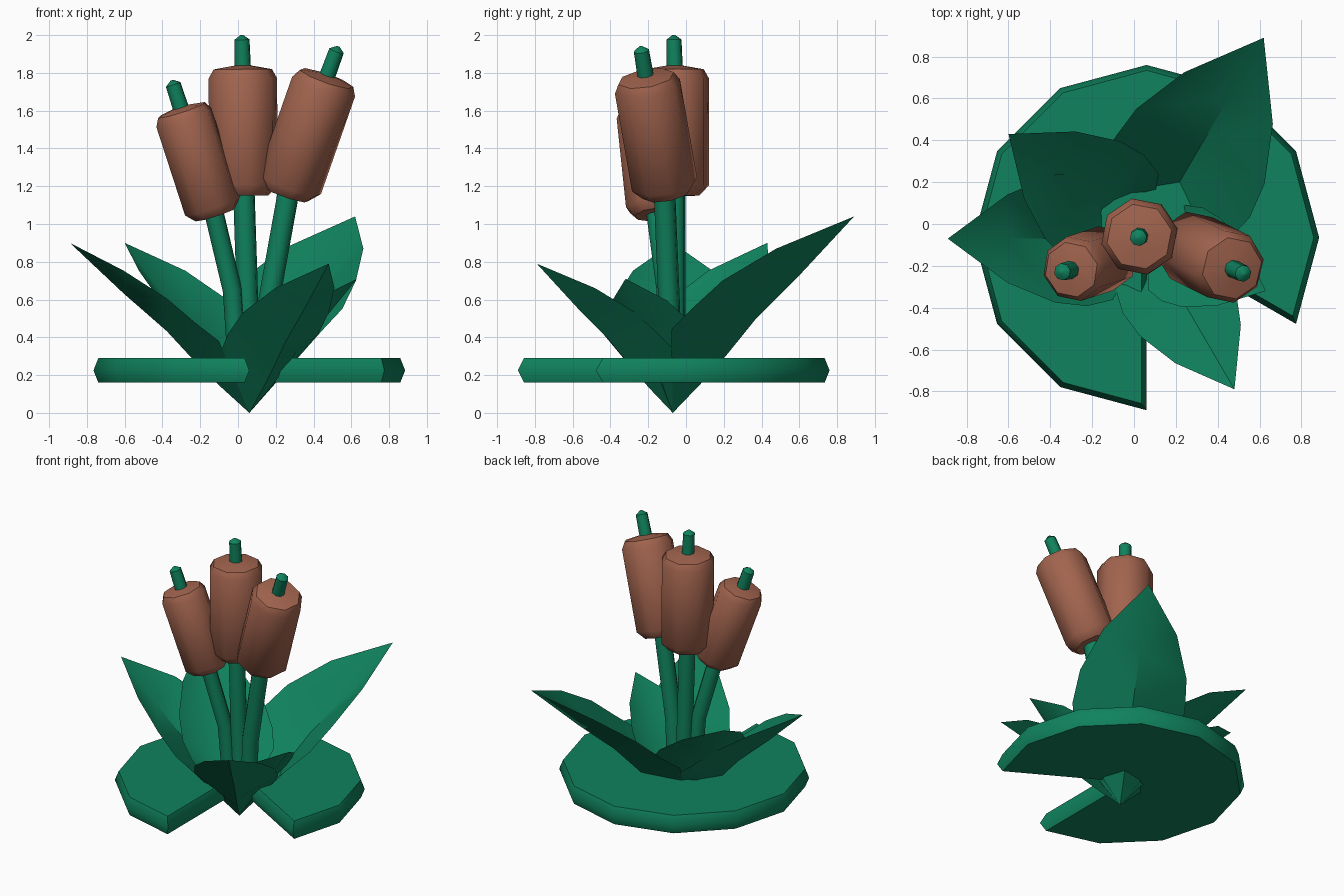
import bpy, bmesh, math
from mathutils import Vector

if "Cube" in bpy.data.objects:
    bpy.data.objects.remove(bpy.data.objects["Cube"], do_unlink=True)


def make_material(name, colour):
    mat = bpy.data.materials.new(name)
    mat.use_nodes = True
    mat.diffuse_color = colour
    mat.node_tree.nodes["Principled BSDF"].inputs["Base Color"].default_value = colour
    return mat


GREEN = make_material("leaf green", (0.005, 0.225, 0.11, 1))
BROWN = make_material("cattail brown", (0.36, 0.127, 0.077, 1))
ROOT = Vector((0.06, -0.07, 0))


def finish(name, bm, mat):
    bmesh.ops.recalc_face_normals(bm, faces=bm.faces)
    mesh = bpy.data.meshes.new(name)
    bm.to_mesh(mesh)
    bm.free()
    mesh.materials.append(mat)
    obj = bpy.data.objects.new(name, mesh)
    bpy.context.collection.objects.link(obj)
    bpy.ops.object.select_all(action='DESELECT')
    obj.select_set(True)
    bpy.context.view_layer.objects.active = obj
    bpy.ops.object.shade_smooth_by_angle(angle=math.radians(46))


def skin(bm, rings):
    """Join equal rings of points into a closed, capped solid."""
    rings = [[bm.verts.new(p) for p in ring] for ring in rings]
    for low, high in zip(rings, rings[1:]):
        for k in range(len(low)):
            n = (k + 1) % len(low)
            bm.faces.new((low[k], low[n], high[n], high[k]))
    bm.faces.new(rings[0])
    bm.faces.new(rings[-1])


def tube(name, path, radii, mat, sides=8, turn=0.2):
    """Capped tube of rings that follow a path."""
    path = [Vector(p) for p in path]
    rings = []
    for i, (p, r) in enumerate(zip(path, radii)):
        axis = (path[min(i + 1, len(path) - 1)] - path[max(i - 1, 0)]).normalized()
        side = axis.cross(Vector((0, 1, 0))).normalized()
        other = axis.cross(side)
        angles = [turn + math.tau * k / sides for k in range(sides)]
        rings.append([p + r * (math.cos(a) * side + math.sin(a) * other) for a in angles])
    bm = bmesh.new()
    skin(bm, rings)
    finish(name, bm, mat)


def shrink(points, distance):
    """Move every edge of a counter-clockwise outline inward."""
    result = []
    for i, p in enumerate(points):
        a = (p - points[i - 1]).normalized()
        b = (points[(i + 1) % len(points)] - p).normalized()
        inward = Vector((-a.y - b.y, a.x + b.x, 0))
        result.append(p + inward * distance / (1 + a.dot(b)))
    return result


# Lily pad: twelve-sided disc with one wedge missing and a bevelled rim
def lily_pad():
    centre = Vector((0.06, -0.065, 0.225))
    outline = [centre]
    for k in range(11):
        a = math.radians(30 * k - 30)
        outline.append(centre + 0.825 * Vector((math.cos(a), math.sin(a), 0)))
    inner = shrink(outline, 0.025)
    rise = Vector((0, 0, 0.065))
    bm = bmesh.new()
    skin(bm, [[p - rise for p in inner], outline, [p + rise for p in inner]])
    finish("lily_pad", bm, GREEN)


# Leaves: folded blades, rows of (reach, half width, crease height, edge height)
ROWS = [(0.17, 0.34, 0.17, 0.44), (0.30, 0.375, 0.31, 0.55),
        (0.46, 0.355, 0.50, 0.70), (0.70, 0.245, 0.73, 0.87)]


def leaf(name, tip, width):
    bm = bmesh.new()
    tip = Vector(tip)
    out = Vector((tip.x - ROOT.x, tip.y - ROOT.y, 0))
    across = Vector((out.y, -out.x, 0)).normalized() * width
    lift = Vector((0, 0, tip.z / 1.04))
    base, end = bm.verts.new(ROOT), bm.verts.new(tip)
    rows = []
    for reach, half, crease, edge in ROWS:
        mid = ROOT + out * reach
        rows.append([bm.verts.new(mid + across * half * s + lift * (edge if s else crease))
                     for s in (-1, 0, 1)])
    for s in (0, 1):
        bm.faces.new((base, rows[0][s + 1], rows[0][s]))
        for low, high in zip(rows, rows[1:]):
            bm.faces.new((low[s], low[s + 1], high[s + 1], high[s]))
        bm.faces.new((rows[-1][s], rows[-1][s + 1], end))
    finish(name, bm, GREEN)


# Cattails: bent stem, chamfered brown head with a slight dome, and a short spike
def cattail(name, start, bend, low, high, tip, radius, thick):
    low, high, tip = Vector(low), Vector(high), Vector(tip)
    tube(name + "_stem", [start, bend, low.lerp(high, 0.1)], [thick] * 3, GREEN)
    cuts = (0, 0.08, 0.9, 0.97, 1)
    tube(name + "_head", [low.lerp(high, t) for t in cuts],
         [radius * s for s in (0.72, 1, 1, 0.85, 0.2)], BROWN)
    tube(name + "_spike", [high.lerp(tip, t) for t in (-0.2, 0.85, 1)],
         [0.044, 0.041, 0.008], GREEN)


lily_pad()
leaf("back_left_leaf", (0.62, 0.89, 1.04), 1)
leaf("right_leaf", (-0.89, -0.07, 0.90), 0.86)
leaf("back_right_leaf", (-0.60, 0.43, 0.90), 0.83)
leaf("front_leaf", (0.48, -0.79, 0.79), 0.74)
leaf("left_leaf", (0.63, -0.32, 0.71), 0.65)

cattail("middle_cattail", (0.06, -0.06, 0.2), (0.05, -0.06, 0.6), (0.03, -0.06, 1.15),
        (0.025, -0.06, 1.84), (0.02, -0.065, 2.0), 0.185, 0.058)
cattail("right_cattail", (0.0, -0.09, 0.2), (-0.03, -0.105, 0.65), (-0.12, -0.16, 1.05),
        (-0.305, -0.22, 1.62), (-0.35, -0.23, 1.76), 0.157, 0.052)
cattail("left_cattail", (0.14, -0.08, 0.2), (0.165, -0.09, 0.6), (0.255, -0.105, 1.16),
        (0.475, -0.215, 1.79), (0.53, -0.24, 1.94), 0.178, 0.058)
